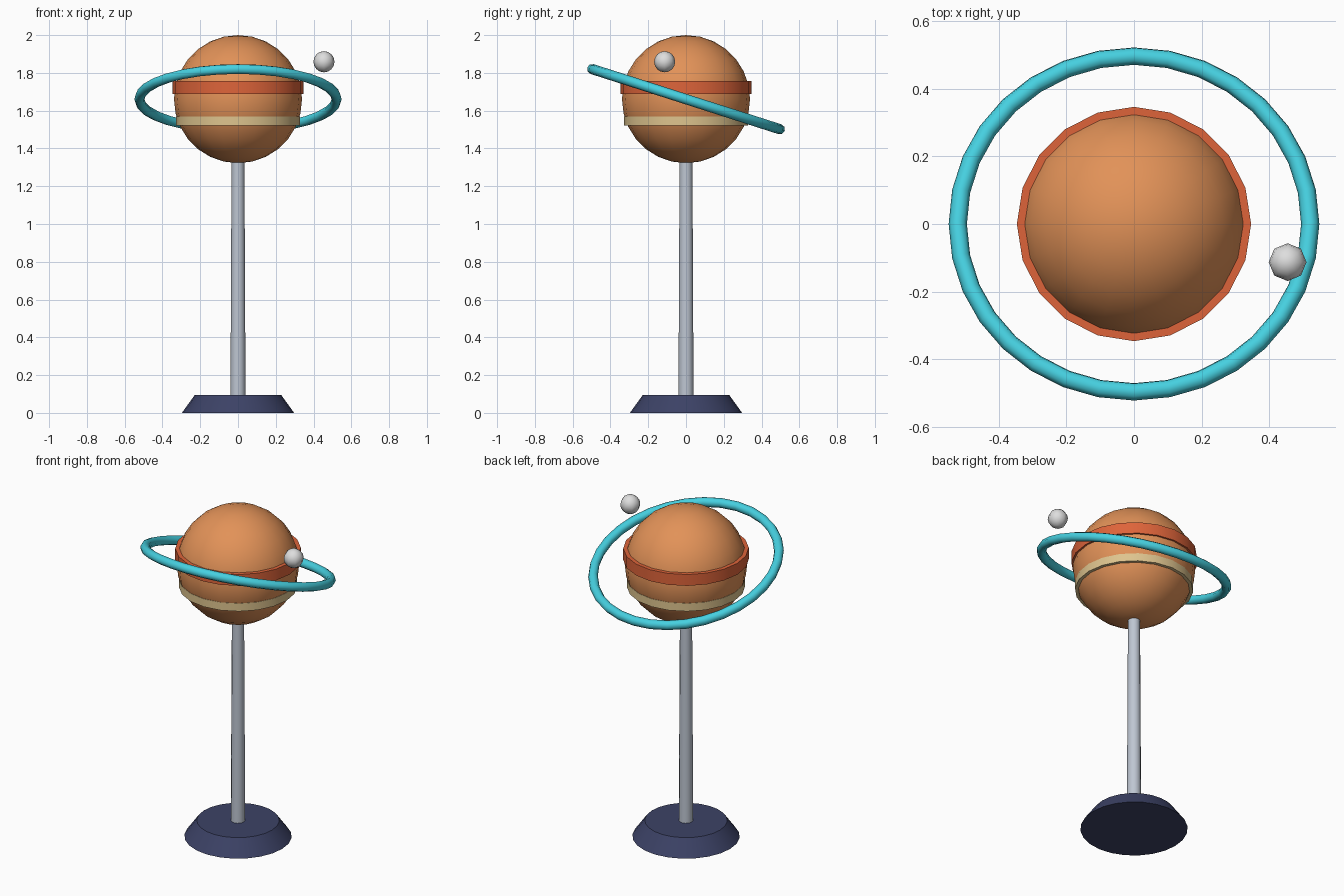
import bpy
import math

cube = bpy.data.objects.get("Cube")
if cube:
    bpy.data.objects.remove(cube, do_unlink=True)


def material(name, rgb):
    """Flat colour given as 0-255 display values, stored as linear."""
    linear = [((c / 255 + 0.055) / 1.055) ** 2.4 for c in rgb]
    mat = bpy.data.materials.new(name)
    mat.use_nodes = True
    mat.diffuse_color = (*linear, 1)
    shader = next(n for n in mat.node_tree.nodes if n.type == "BSDF_PRINCIPLED")
    shader.inputs["Base Color"].default_value = (*linear, 1)
    shader.inputs["Roughness"].default_value = 0.7
    return mat


def finish(name, mat, angle=35):
    obj = bpy.context.object
    obj.name = obj.data.name = name
    obj.data.materials.append(mat)
    bpy.ops.object.shade_smooth_by_angle(angle=math.radians(angle))
    return obj


def drum(name, mat, sides, z_low, z_high, r_low, r_high):
    """Upright cylinder or truncated cone between two heights."""
    bpy.ops.mesh.primitive_cone_add(
        vertices=sides, radius1=r_low, radius2=r_high,
        depth=z_high - z_low, location=(0, 0, (z_low + z_high) / 2))
    return finish(name, mat)


def ball(name, mat, segments, rings, radius, location, angle):
    bpy.ops.mesh.primitive_uv_sphere_add(
        segments=segments, ring_count=rings, radius=radius, location=location)
    return finish(name, mat, angle)


orange = material("planet orange", (226, 146, 88))
red = material("band red", (222, 100, 58))
sand = material("band sand", (222, 196, 142))
teal = material("ring teal", (70, 208, 224))
silver = material("pole silver", (190, 198, 210))
navy = material("base navy", (60, 66, 102))
white = material("moon white", (222, 222, 222))

PLANET_Z = 1.661

# Stand
drum("base", navy, 24, 0, 0.096, 0.297, 0.228)
drum("pole", silver, 12, 0.09, 1.335, 0.04, 0.034)

# Planet with two raised bands
ball("planet", orange, 20, 14, 0.339, (0, 0, PLANET_Z), 40)
drum("upper_band", red, 20, 1.687, 1.756, 0.347, 0.347)
drum("lower_band", sand, 20, 1.522, 1.57, 0.327, 0.327)

# Ring, raised at the front
bpy.ops.mesh.primitive_torus_add(
    major_segments=32, minor_segments=8, major_radius=0.522, minor_radius=0.027,
    location=(0, 0, PLANET_Z), rotation=(-0.31, 0, 0))
finish("ring", teal, 60)

# Small moon
ball("moon", white, 8, 8, 0.056, (0.455, -0.113, 1.859), 60)
